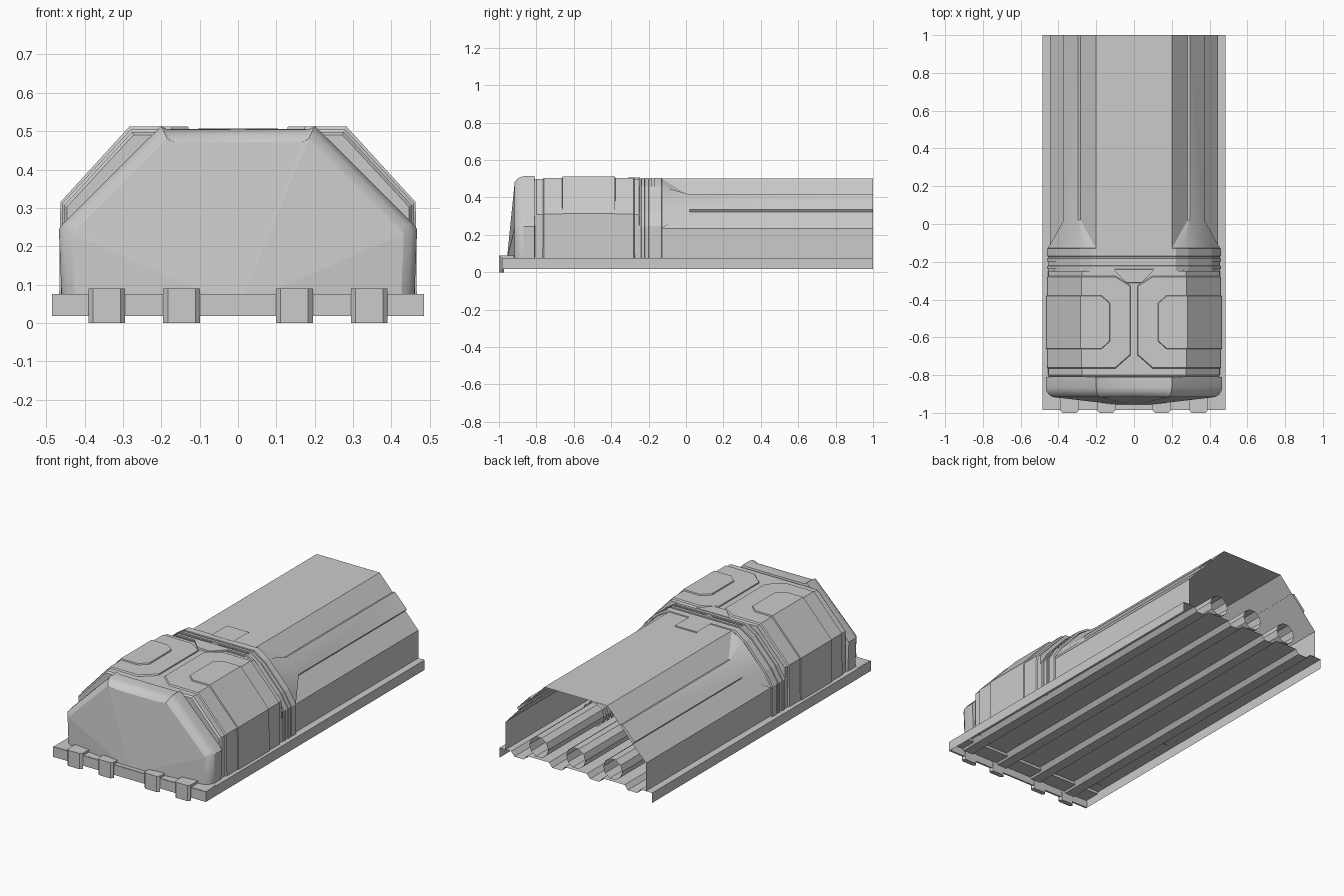
import bpy, bmesh, math

if "Cube" in bpy.data.objects:
    bpy.data.objects.remove(bpy.data.objects["Cube"])


def finish(name, bm, mirror=False, smooth=False, recalc=True):
    bmesh.ops.remove_doubles(bm, verts=bm.verts[:], dist=1e-5)
    if recalc:
        bmesh.ops.recalc_face_normals(bm, faces=bm.faces[:])
    me = bpy.data.meshes.new(name)
    bm.to_mesh(me)
    bm.free()
    ob = bpy.data.objects.new(name, me)
    bpy.context.collection.objects.link(ob)
    if mirror:
        ob.modifiers.new("Mirror", 'MIRROR').use_clip = True
    if smooth:
        bpy.ops.object.select_all(action='DESELECT')
        ob.select_set(True)
        bpy.context.view_layer.objects.active = ob
        bpy.ops.object.shade_smooth_by_angle(angle=math.radians(35))
    return ob


def grid(name, rows, smooth=False):
    """Skin rows of (x, y, z) points, mirrored across x."""
    bm = bmesh.new()
    vs = [[bm.verts.new(p) for p in r] for r in rows]
    for a, b in zip(vs, vs[1:]):
        for i in range(len(a) - 1):
            bm.faces.new((a[i], b[i], b[i + 1], a[i + 1])[::-1])
    return finish(name, bm, True, smooth, recalc=True)


def plate(name, pts, flare=0.008, k=0.98):
    """Raised slab wrapped over the hull; pts = (x, z, y0, y1) along the section."""
    bm = bmesh.new()
    ring = []
    for x, z, y0, y1 in pts:
        ring.append([bm.verts.new(p) for p in (
            (x * k, y0 - flare, z * k), (x, y0, z), (x, y1, z), (x * k, y1 + flare, z * k))])
    for a, b in zip(ring, ring[1:]):
        for i in range(3):
            bm.faces.new((a[i], a[i + 1], b[i + 1], b[i]))
    if pts[0][0] > 0:
        bm.faces.new(ring[0])
    return finish(name, bm, True)


def box(name, x, y, z, mirror=False, chamfer=0):
    bm = bmesh.new()
    bmesh.ops.create_cube(bm, size=1)
    for v in bm.verts:
        v.co = [(r[0] + r[1]) / 2 + c * (r[1] - r[0]) for c, r in zip(v.co, (x, y, z))]
    if chamfer:
        edges = [e for e in bm.edges if abs(e.verts[0].co.z - e.verts[1].co.z) > 0.01]
        bmesh.ops.bevel(bm, geom=edges, offset=chamfer, segments=1, affect='EDGES')
    return finish(name, bm, mirror)


def tube(name, x, z, r, y0, y1):
    bm = bmesh.new()
    n = 10
    ends = [[bm.verts.new((x + r * math.cos(math.tau * i / n), y,
                           z + r * math.sin(math.tau * i / n))) for i in range(n)] for y in (y0, y1)]
    for i in range(n):
        j = (i + 1) % n
        bm.faces.new((ends[0][i], ends[1][i], ends[1][j], ends[0][j]))
    return finish(name, bm, smooth=True, recalc=False)


def sweep(name, prof, y0, y1):
    return grid(name, [[(x, y, z) for x, z in prof] for y in (y0, y1)])


# Base tray: side skirts and shallow corrugated floor, open underneath
T, D = 0.075, 0.05
floor = [(0, T), (0.07, T), (0.09, D), (0.15, D), (0.17, T),
         (0.31, T), (0.33, D), (0.39, D), (0.41, T), (0.485, T), (0.485, 0.018)]
sweep("base_tray", floor, -0.985, 1.0)
box("base_front_skirt", (-0.485, 0.485), (-0.985, -0.975), (0.018, T))
box("base_front_deck", (-0.48, 0.48), (-0.98, -0.88), (0.06, T + 0.001))

# Front bumper blocks: a face plate with a tongue lying on the deck
for x in (0.147, 0.342):
    box("bumper_block", (x - 0.048, x + 0.048), (-1.0, -0.972), (0, 0.09), True, 0.012)
    box("bumper_tongue", (x - 0.048, x + 0.048), (-0.985, -0.915), (0.07, 0.09), True)

# Rear hull shell, open at the back
sweep("rear_hull", [(0, 0.5), (0.2, 0.5), (0.445, 0.235), (0.445, T)], -0.25, 1.0)

# Shoulder ridge tapering back from the collar
wide = [(0.2, 0.5), (0.27, 0.458), (0.40, 0.32), (0.457, 0.235)]
slim = [(0.281, 0.411), (0.296, 0.416), (0.372, 0.336), (0.363, 0.323)]
grid("shoulder_ridge", [[(x, y, z) for x, z in s]
                        for s, y in ((wide, -0.13), (slim, 0.02), (slim, 1.0))], True)

# Middle frame under the armour panels
sec = [(0, 0.498), (0.276, 0.498), (0.452, 0.308), (0.454, T)]
grid("middle_frame", [[(x * k, y, z * k) for x, z in sec]
                      for k, y in ((0.85, -0.81), (0.985, -0.81), (1, -0.80), (1, -0.25), (0.9, -0.245))])

# Side pods and their raised centre panels
plate("side_pod", [(0.02, 0.505, -0.69, -0.33), (0.1, 0.505, -0.76, -0.28), (0.279, 0.505, -0.76, -0.28),
                   (0.458, 0.312, -0.76, -0.28), (0.461, T, -0.76, -0.28)])
plate("pod_panel", [(0.13, 0.512, -0.62, -0.42), (0.175, 0.512, -0.66, -0.38), (0.283, 0.512, -0.66, -0.38),
                    (0.463, 0.315, -0.66, -0.38), (0.466, T, -0.66, -0.38)], 0.003)

# Collar band with ribs and a row of studs
collar = [(0, 0.5), (0.22, 0.5), (0.285, 0.457), (0.41, 0.32), (0.455, 0.245), (0.455, T)]
sweep("collar_band", collar, -0.25, -0.13)
for y0, y1 in ((-0.238, -0.222), (-0.198, -0.182), (-0.17, -0.13)):
    plate("collar_rib", [(x * 1.01, z * 1.01 if z > T else z, y0, y1) for x, z in collar], 0.003)
for i in range(8):
    x = 0.03 + i * 0.025
    box("collar_stud", (x - 0.008, x + 0.008), (-0.214, -0.206), (0.49, 0.504), True)

# Top centre details: wedge ahead of the collar and tab behind it
plate("top_wedge", [(0, 0.507, -0.31, -0.24), (0.04, 0.507, -0.31, -0.24), (0.105, 0.507, -0.245, -0.24)], 0.002)
plate("top_tab", [(0, 0.506, -0.14, 0), (0.07, 0.506, -0.14, 0)], 0.001)

# Nose: rounded rim closing onto a creased fan-shaped front
nose = [(0, 0.504), (0.185, 0.505), (0.2, 0.514), (0.455, 0.26), (0.467, 0.245), (0.46, T)]
steps = [(0.9, -0.805), (1, -0.81), (1, -0.865), (0.99, -0.885), (0.965, -0.903), (0.925, -0.916)]
rows = [[(x * k, y, T + (z - T) * k) for x, z in nose] for k, y in steps]
grid("nose_rim", rows, True)
foot = [(x, -0.957, T) for x in (0, 0.012, 0.014, 0.066, 0.07, 0.08)]
grid("nose_fan", [rows[-1], foot])

# Three exhaust tubes with collars inside the hull
for x in (-0.235, 0, 0.235):
    tube("exhaust_tube", x, 0.145, 0.06, -0.1, 1.0)
    for y in (0.40, 0.44, 0.48):
        tube("tube_collar", x, 0.145, 0.068, y, y + 0.025)
